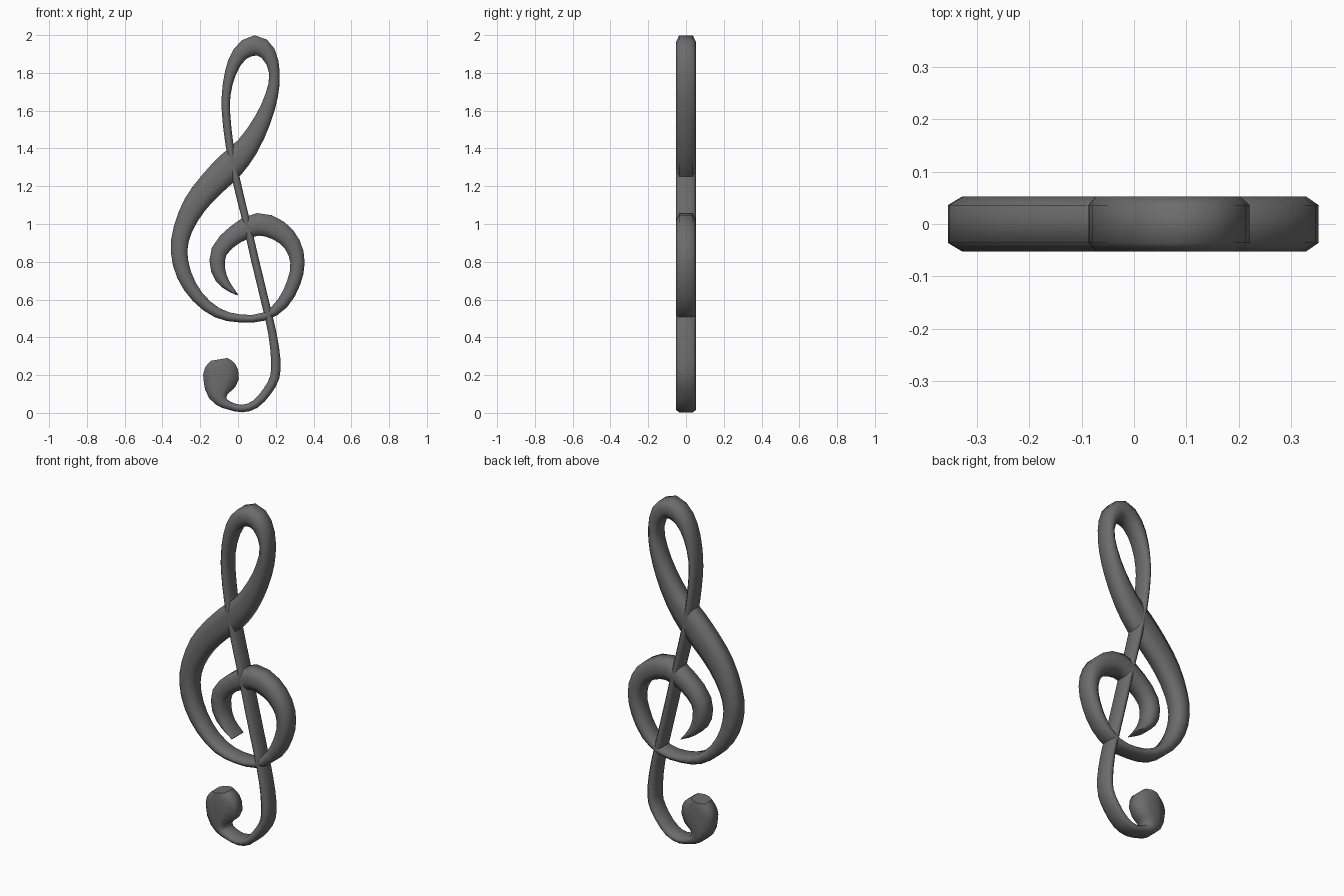
import bpy, bmesh
from mathutils import Vector
from mathutils.geometry import interpolate_bezier

if "Cube" in bpy.data.objects:
    bpy.data.objects.remove(bpy.data.objects["Cube"])

# stroke centre line, ball to inner curl: x, z, half width
STROKE = [
    (-.10, .283, .045), (-.095, .25, .08), (-.09, .19, .095), (-.105, .12, .07),
    (-.09, .065, .035), (-.05, .04, .022), (.02, .023, .02), (.09, .045, .022),
    (.155, .115, .024), (.195, .19, .025), (.20, .28, .025), (.183, .415, .022),
    (.155, .54, .021), (.09, .81, .021), (.035, 1.05, .02), (-.01, 1.235, .021),
    (-.045, 1.42, .021), (-.063, 1.58, .022), (-.063, 1.68, .023), (-.04, 1.80, .03),
    (.01, 1.90, .042), (.09, 1.945, .054), (.158, 1.905, .042), (.193, 1.80, .028),
    (.178, 1.68, .034), (.13, 1.55, .045), (.05, 1.41, .06), (-.04, 1.31, .075),
    (-.145, 1.205, .07), (-.23, 1.10, .062), (-.293, .97, .05), (-.312, .855, .044),
    (-.285, .73, .04), (-.215, .615, .033), (-.11, .53, .027), (.01, .50, .021),
    (.14, .51, .022), (.235, .58, .032), (.295, .69, .036), (.315, .795, .038),
    (.288, .89, .045), (.215, .965, .055), (.105, .998, .06), (-.013, .945, .05),
    (-.10, .855, .043), (-.105, .755, .038), (-.065, .68, .025), (-.002, .625, .004),
]
# cross-section: fraction of half width, depth
SECTION = [(1, -.036), (.35, -.053), (-.35, -.053), (-1, -.036),
           (-1, .036), (-.35, .053), (.35, .053), (1, .036)]


def smooth_points(pts, steps=2):
    """Smooth curve through all points, width carried as third value."""
    p = [Vector(q) for q in pts]
    n = len(p)
    tan = [(p[min(i + 1, n - 1)] - p[max(i - 1, 0)]).normalized() for i in range(n)]
    out = []
    for i in range(n - 1):
        d = (p[i + 1] - p[i]).length / 3
        out += interpolate_bezier(p[i], p[i] + tan[i] * d,
                                  p[i + 1] - tan[i + 1] * d, p[i + 1], steps + 1)[:-1]
    return out + [p[-1]]


def sweep(name, pts, mat):
    bm = bmesh.new()
    rings = []
    for i, c in enumerate(pts):
        t = pts[min(i + 1, len(pts) - 1)] - pts[max(i - 1, 0)]
        side = Vector((t.y, -t.x)).normalized()
        rings.append([bm.verts.new((c.x + side.x * c.z * a, y, c.y + side.y * c.z * a))
                      for a, y in SECTION])
    k = len(SECTION)
    for r0, r1 in zip(rings, rings[1:]):
        for j in range(k):
            bm.faces.new((r0[j], r0[(j + 1) % k], r1[(j + 1) % k], r1[j]))
    bm.faces.new(rings[0])
    bm.faces.new(rings[-1])
    bmesh.ops.recalc_face_normals(bm, faces=bm.faces)
    for f in bm.faces:
        f.smooth = len(f.verts) == 4
    me = bpy.data.meshes.new(name)
    bm.to_mesh(me)
    bm.free()
    me.materials.append(mat)
    ob = bpy.data.objects.new(name, me)
    bpy.context.collection.objects.link(ob)
    return ob


grey = bpy.data.materials.new("dark_grey")
grey.diffuse_color = (.15, .15, .15, 1)
grey.use_nodes = True
grey.node_tree.nodes["Principled BSDF"].inputs["Base Color"].default_value = grey.diffuse_color

# whole clef is one flowing stroke
sweep("clef_stroke", smooth_points(STROKE), grey)
